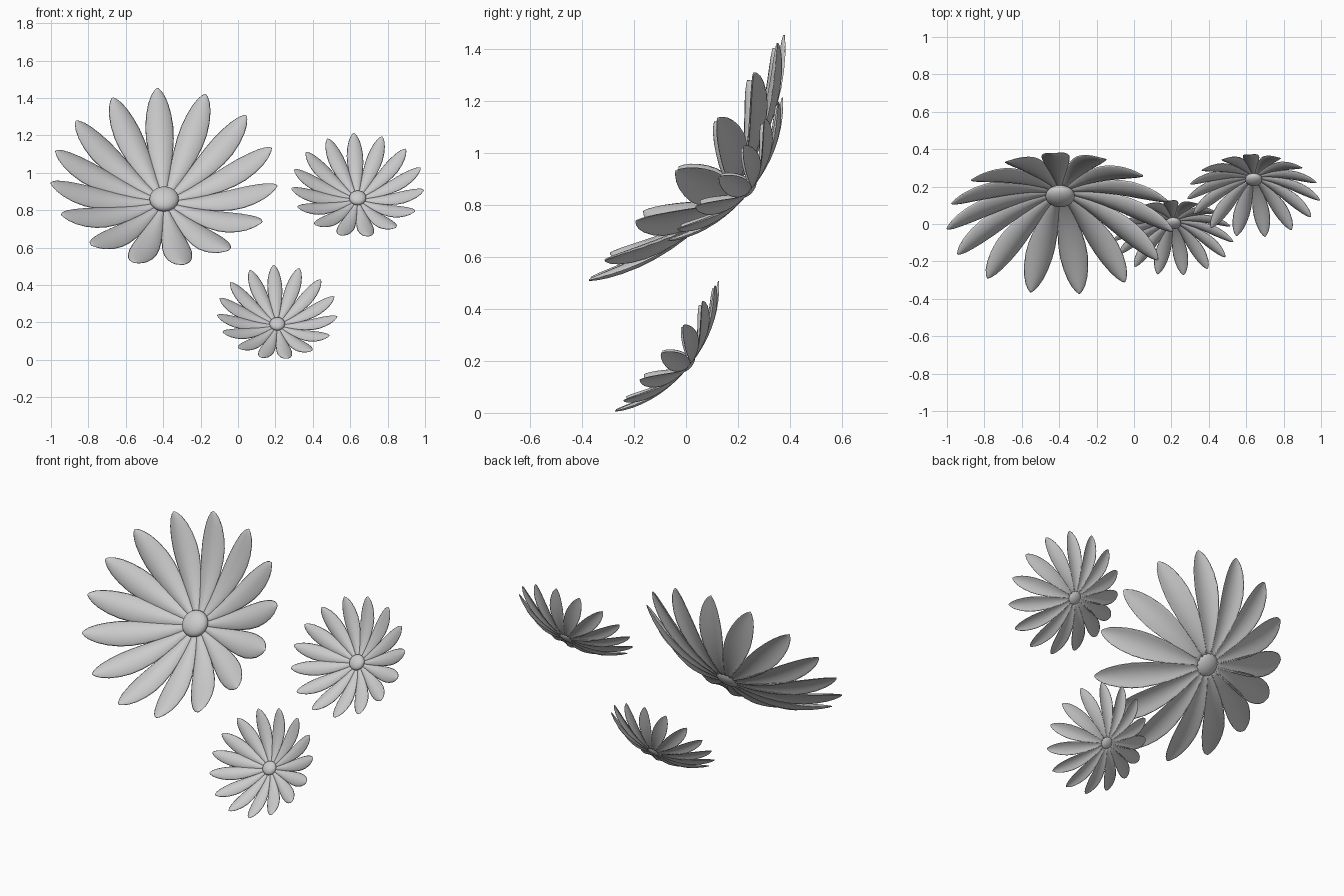
import bpy, bmesh, math
from mathutils import Matrix, Vector

cube = bpy.data.objects.get("Cube")
if cube:
    bpy.data.objects.remove(cube, do_unlink=True)

RADIUS = 0.607       # ring of petal tips on the unscaled flower
DEPTH = 0.215        # depth of the petal bowl
ARCH = 0.34          # how far each petal arches across its width
TILT = math.radians(51.5)

# Eleven evenly spaced petals, then four set a little closer together
PETAL_ANGLES = [93.4 - 24.8 * k for k in range(11)] + [117, 141, 163, 184]

grey = bpy.data.materials.new("light_grey")
grey.use_nodes = True
grey.diffuse_color = (0.6, 0.6, 0.6, 1)
grey.node_tree.nodes["Principled BSDF"].inputs["Base Color"].default_value = (0.6, 0.6, 0.6, 1)

# Petal outline: distance from the flower axis, half width
OUTLINE = [(0.03, 0.012), (0.09, 0.022), (0.16, 0.037), (0.23, 0.053), (0.30, 0.066),
           (0.37, 0.074), (0.43, 0.075), (0.49, 0.067), (0.54, 0.053), (0.575, 0.036),
           (0.597, 0.018), (0.607, 0.004)]


def add_petal(bm, turn):
    """Loft a thin section, arched towards the inside, along the bowl curve."""
    sides = 16
    rings = []
    for r, w in OUTLINE:
        rise = DEPTH * ((r / RADIUS) ** 2 - 1)
        slope = math.atan(2 * DEPTH * r / RADIUS ** 2)
        thick = 0.003 + 0.003 * w / 0.075
        ring = []
        for i in range(sides):
            a = math.tau * i / sides
            side = w * math.cos(a)
            lift = thick * math.sin(a) - ARCH * w * (math.cos(a) ** 2 - 0.5)
            p = Vector((r - lift * math.sin(slope), side, rise + lift * math.cos(slope)))
            ring.append(bm.verts.new(turn @ p))
        rings.append(ring)
    for low, high in zip(rings, rings[1:]):
        for i in range(sides):
            j = (i + 1) % sides
            bm.faces.new((low[i], low[j], high[j], high[i]))
    bm.faces.new(rings[0][::-1])
    bm.faces.new(rings[-1])


def finish(bm, name, place):
    bmesh.ops.recalc_face_normals(bm, faces=bm.faces)
    mesh = bpy.data.meshes.new(name)
    bm.to_mesh(mesh)
    bm.free()
    mesh.materials.append(grey)
    for face in mesh.polygons:
        face.use_smooth = True
    obj = bpy.data.objects.new(name, mesh)
    obj.matrix_world = place
    bpy.context.collection.objects.link(obj)


def add_flower(name, centre, scale):
    place = Matrix.Translation(centre) @ Matrix.Rotation(TILT, 4, "X") @ Matrix.Scale(scale, 4)
    # Ring of petals
    bm = bmesh.new()
    for angle in PETAL_ANGLES:
        add_petal(bm, Matrix.Rotation(math.radians(angle), 4, "Z"))
    finish(bm, name + "_petals", place)
    # Flattened round centre
    bm = bmesh.new()
    bmesh.ops.create_uvsphere(bm, u_segments=32, v_segments=16, radius=1)
    bmesh.ops.scale(bm, vec=(0.078, 0.078, 0.043), verts=bm.verts)
    bmesh.ops.translate(bm, vec=(0, 0, -0.19), verts=bm.verts)
    finish(bm, name + "_centre", place)


add_flower("large_flower", (-0.395, 0.0, 0.978), 1.0)
add_flower("medium_flower", (0.64, 0.15, 0.935), 0.585)
add_flower("small_flower", (0.21, -0.075, 0.255), 0.53)
